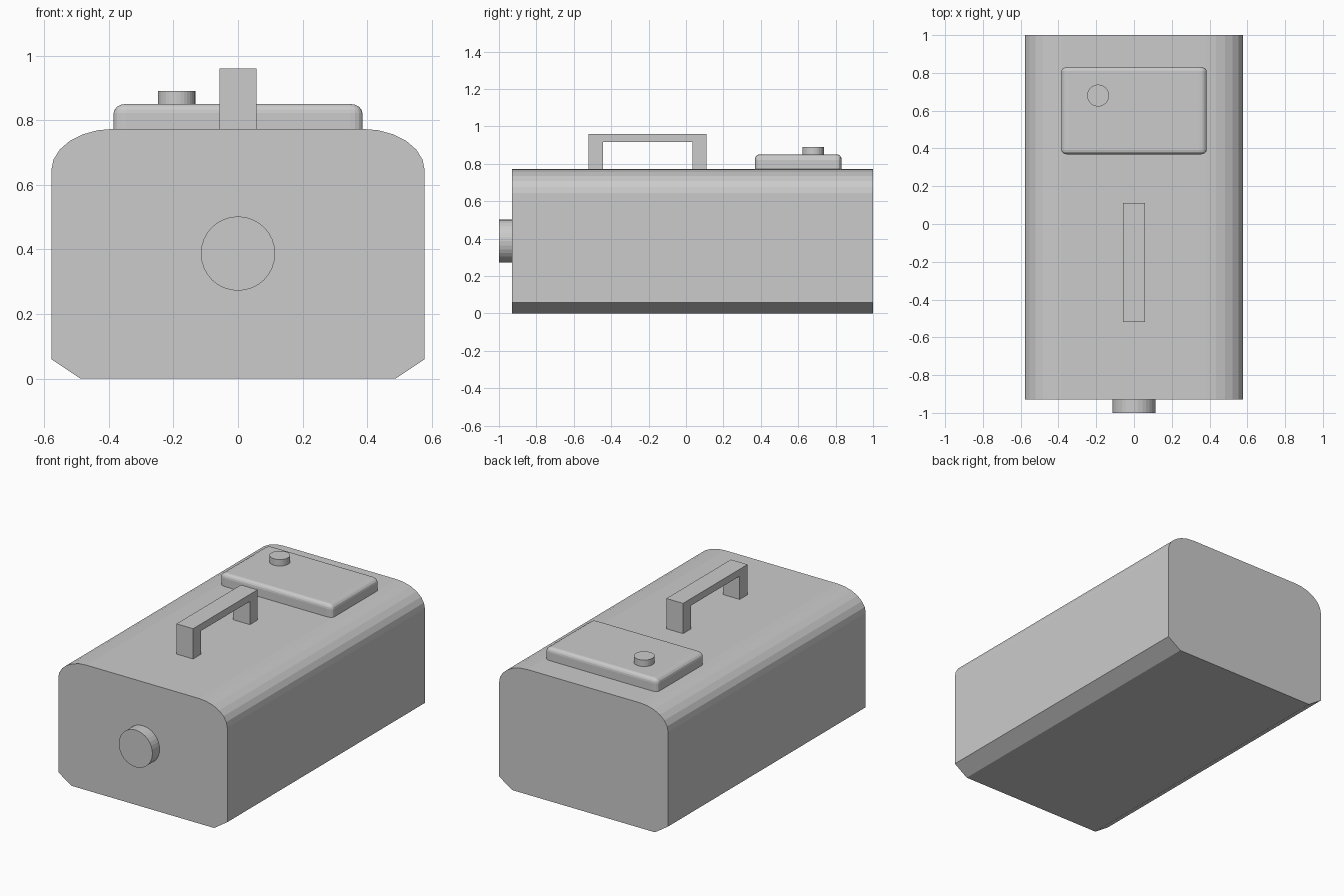
import bpy, bmesh
from math import sin, cos, pi
from mathutils import Matrix, Vector

if "Cube" in bpy.data.objects:
    bpy.data.objects.remove(bpy.data.objects["Cube"])


def finish(name, bm):
    bmesh.ops.recalc_face_normals(bm, faces=bm.faces[:])
    mesh = bpy.data.meshes.new(name)
    bm.to_mesh(mesh)
    bm.free()
    obj = bpy.data.objects.new(name, mesh)
    bpy.context.collection.objects.link(obj)
    return obj


def extrude_profile(name, points, depth):
    """Fill a closed 3D outline and extrude it along a vector."""
    bm = bmesh.new()
    face = bm.faces.new([bm.verts.new(p) for p in points])
    ext = bmesh.ops.extrude_face_region(bm, geom=[face], use_keep_orig=True)
    verts = [v for v in ext["geom"] if isinstance(v, bmesh.types.BMVert)]
    bmesh.ops.translate(bm, vec=Vector(depth), verts=verts)
    return finish(name, bm)


def cylinder(name, radius, depth, centre, axis="Z"):
    bm = bmesh.new()
    turn = Matrix.Rotation(pi / 2, 4, "X") if axis == "Y" else Matrix()
    bmesh.ops.create_cone(bm, cap_ends=True, segments=32, radius1=radius, radius2=radius,
                          depth=depth, matrix=Matrix.Translation(centre) @ turn)
    return finish(name, bm)


# Body: chamfered bottom, elliptical rounded top corners
W, TOP, FRONT, BACK = 0.578, 0.773, -0.93, 1.0
RX, RZ, STEPS = 0.193, 0.129, 6
half = [(0.488, 0), (W, 0.06)]
for i in range(STEPS + 1):
    a = i * pi / 2 / STEPS
    half.append((W - RX + RX * cos(a), TOP - RZ + RZ * sin(a)))
outline = half + [(-x, z) for x, z in reversed(half)]
extrude_profile("body", [(x, FRONT, z) for x, z in outline], (0, BACK - FRONT, 0))

# Carrying handle: square arch
arch = [(-0.52, TOP), (-0.52, 0.96), (0.11, 0.96), (0.11, TOP),
        (0.035, TOP), (0.035, 0.917), (-0.443, 0.917), (-0.443, TOP)]
extrude_profile("handle", [(-0.057, y, z) for y, z in arch], (0.114, 0, 0))

# Rounded top panel, half sunk into the body; rounding is wider along x
bm = bmesh.new()
size, rounding = Vector((0.77, 0.464, 0.154)), Vector((0.038, 0.023, 0.028))
bmesh.ops.create_cube(bm, size=1)
bmesh.ops.scale(bm, vec=[s / r for s, r in zip(size, rounding)], verts=bm.verts[:])
bmesh.ops.bevel(bm, geom=bm.edges[:], offset=1, segments=4, profile=0.5, affect="EDGES")
bmesh.ops.scale(bm, vec=rounding, verts=bm.verts[:])
bmesh.ops.translate(bm, vec=(0, 0.6, TOP), verts=bm.verts[:])
finish("top_panel", bm)

# Button on the panel and round nozzle on the front
cylinder("panel_button", 0.058, 0.05, (-0.19, 0.68, 0.865))
cylinder("front_nozzle", 0.115, 0.08, (0, -0.96, 0.387), "Y")
